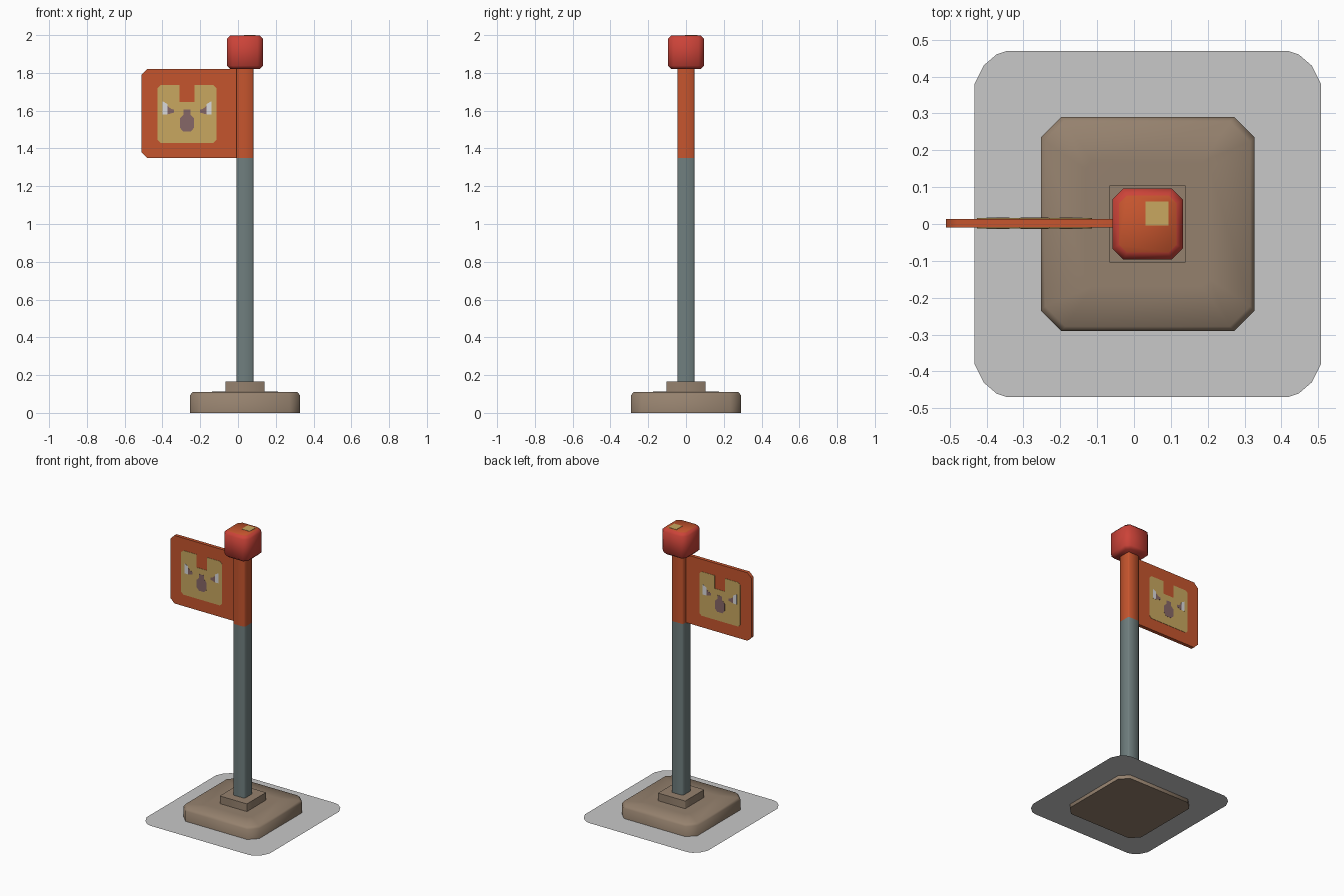
import bpy
import bmesh

cube = bpy.data.objects.get("Cube")
if cube:
    bpy.data.objects.remove(cube, do_unlink=True)


def material(name, r, g, b):
    m = bpy.data.materials.new(name)
    m.use_nodes = True
    m.diffuse_color = (r, g, b, 1)
    m.node_tree.nodes["Principled BSDF"].inputs["Base Color"].default_value = (r, g, b, 1)
    return m


BROWN = material("stone_brown", 0.30, 0.22, 0.155)
STEEL = material("pole_grey", 0.16, 0.21, 0.21)
ORANGE = material("flag_orange", 0.56, 0.09, 0.027)
RED = material("cap_red", 0.60, 0.056, 0.04)
TAN = material("face_tan", 0.58, 0.39, 0.115)
MAUVE = material("nose_mauve", 0.24, 0.135, 0.135)
WHITE = material("eye_white", 0.70, 0.70, 0.72)
GREY = material("sheet_grey", 0.58, 0.58, 0.58)

CX = 0.037      # pole axis
FACE_X = -0.27  # middle of the flag emblem
FLAG_Y = 0.002


def finish(name, bm, *mats):
    """Smooth shallow edges, keep hard ones sharp, and link the object."""
    bmesh.ops.recalc_face_normals(bm, faces=bm.faces)
    for f in bm.faces:
        f.smooth = True
    for e in bm.edges:
        e.smooth = len(e.link_faces) == 2 and e.calc_face_angle(0) < 0.9
    me = bpy.data.meshes.new(name)
    bm.to_mesh(me)
    bm.free()
    for m in mats:
        me.materials.append(m)
    ob = bpy.data.objects.new(name, me)
    bpy.context.collection.objects.link(ob)
    return ob


def cut_square(h, c):
    """Square of half-width h with its corners cut by c."""
    k = h - c
    return [(h, -k), (h, k), (k, h), (-k, h), (-h, k), (-h, -k), (-k, -h), (k, -h)]


def loft(name, rings, *mats, caps=True):
    """Stack cut-corner squares given as (z, half width, corner cut)."""
    bm = bmesh.new()
    loops = [[bm.verts.new((CX + x, y, z)) for x, y in cut_square(h, c)] for z, h, c in rings]
    for a, b in zip(loops, loops[1:]):
        for i in range(8):
            j = (i + 1) % 8
            bm.faces.new((a[i], a[j], b[j], b[i]))
    if caps:
        bm.faces.new(loops[0])
        bm.faces.new(loops[-1])
    return finish(name, bm, *mats)


def panel(name, outline, y0, y1, mat):
    """Upright sheet with an (x, z) outline between two depths."""
    bm = bmesh.new()
    face = bm.faces.new([bm.verts.new((x, y0, z)) for x, z in outline])
    out = bmesh.ops.extrude_face_region(bm, geom=[face])
    moved = [v for v in out["geom"] if isinstance(v, bmesh.types.BMVert)]
    bmesh.ops.translate(bm, verts=moved, vec=(0, y1 - y0, 0))
    return finish(name, bm, mat)


def emblem(name, outline, mat, lift):
    """Thin plate repeated on the front and back of the flag."""
    for side, s in (("front", -1), ("back", 1)):
        pts = [(FACE_X + x, z) for x, z in outline]
        panel(f"{name}_{side}", pts, FLAG_Y + s * 0.012, FLAG_Y + s * (0.012 + lift), mat)


def mirrored(half):
    """Complete a right-hand outline across its middle."""
    return half + [(-x, z) for x, z in reversed(half)]


# Ground sheet with rounded corners
bm = bmesh.new()
corner = [(0.47, 0.38), (0.445, 0.43), (0.41, 0.46), (0.38, 0.47)]
right = [(x, -y) for x, y in reversed(corner)] + corner
bm.faces.new([bm.verts.new((CX + x, y, 0.025)) for x, y in mirrored(right)])
finish("ground_sheet", bm, GREY)

# Foot and collar
loft("base", [(0, 0.29, 0.055), (0.095, 0.29, 0.055), (0.11, 0.278, 0.055), (0.112, 0.17, 0.02)], BROWN)
loft("collar", [(0.11, 0.104, 0.001), (0.165, 0.104, 0.001)], BROWN)

# Pole and the flag sleeve above it
loft("pole", [(0.16, 0.045, 0.008), (1.35, 0.045, 0.008)], STEEL, caps=False)
loft("flag_sleeve", [(1.35, 0.045, 0.008), (1.83, 0.045, 0.008)], ORANGE, caps=False)

# Bevelled cap with an orange top and a small tan patch
cap = loft("cap", [(1.82, 0.078, 0.022), (1.838, 0.096, 0.03), (1.98, 0.096, 0.03),
                   (1.998, 0.078, 0.022)], RED, ORANGE)
for f in cap.data.polygons:
    f.material_index = 1 if f.normal.z > 0.9 else 0
bm = bmesh.new()
bmesh.ops.create_cube(bm, size=1)
bmesh.ops.scale(bm, vec=(0.062, 0.065, 0.002), verts=bm.verts)
bmesh.ops.translate(bm, vec=(0.062, 0.028, 1.999), verts=bm.verts)
finish("cap_patch", bm, TAN)

# Flag with cut outer corners
panel("flag", [(0, 1.35), (0, 1.82), (-0.48, 1.82), (-0.51, 1.79), (-0.51, 1.38), (-0.48, 1.35)],
      FLAG_Y - 0.012, FLAG_Y + 0.012, ORANGE)

# Emblem: head with a forehead notch, nose and eyes
emblem("head", mirrored([(0.04, 1.645), (0.04, 1.735), (0.14, 1.735), (0.156, 1.72),
                         (0.156, 1.445), (0.14, 1.43)][::-1]), TAN, 0.002)
emblem("nose", mirrored([(0.02, 1.49), (0.038, 1.51), (0.038, 1.56), (0.018, 1.58), (0.018, 1.605)]),
       MAUVE, 0.003)
for side, s in (("left", 1), ("right", -1)):
    emblem(f"{side}_eye", [(s * x, z) for x, z in
           [(0.103, 1.58), (0.13, 1.58), (0.13, 1.65), (0.103, 1.635)]], WHITE, 0.003)
    emblem(f"{side}_pupil", [(s * x, z) for x, z in
           [(0.068, 1.59), (0.103, 1.58), (0.103, 1.625), (0.085, 1.61), (0.068, 1.605)]], MAUVE, 0.003)
